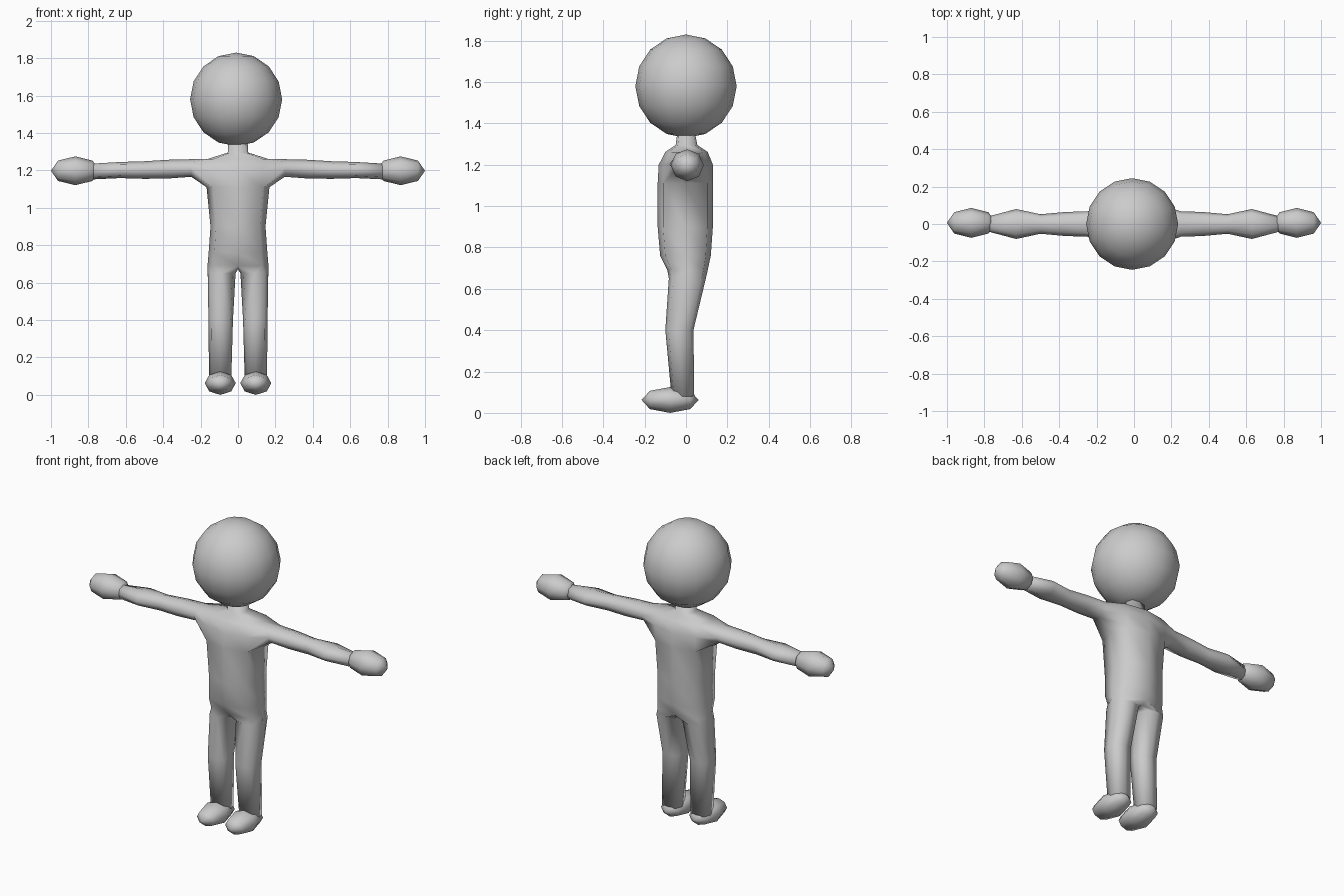
import bpy, bmesh
from math import sin, cos, pi
from mathutils import Matrix, Vector

if "Cube" in bpy.data.objects:
    bpy.data.objects.remove(bpy.data.objects["Cube"])


def finish(bm, name):
    bmesh.ops.recalc_face_normals(bm, faces=bm.faces[:])
    for f in bm.faces:
        f.smooth = True
    mesh = bpy.data.meshes.new(name)
    bm.to_mesh(mesh)
    bm.free()
    ob = bpy.data.objects.new(name, mesh)
    bpy.context.collection.objects.link(ob)
    return ob


def ellipsoid(name, center, radii, segs, rings, axis='Z'):
    # sphere with its pole turned to the given axis, then scaled
    bm = bmesh.new()
    bmesh.ops.create_uvsphere(bm, u_segments=segs, v_segments=rings, radius=1)
    turn = {'X': Matrix.Rotation(pi / 2, 4, 'Y'), 'Y': Matrix.Rotation(pi / 2, 4, 'X'), 'Z': Matrix()}[axis]
    bm.transform(Matrix.Translation(center) @ Matrix.Diagonal((*radii, 1)) @ turn)
    return finish(bm, name)


def octagon(corner):
    # eight unit points; corner pushes the diagonals out towards a square
    return [(round(cos(k * pi / 4)), round(sin(k * pi / 4))) if k % 2 == 0 else
            (corner * (1 if cos(k * pi / 4) > 0 else -1), corner * (1 if sin(k * pi / 4) > 0 else -1))
            for k in range(8)]


def bridge(bm, a, b):
    for k in range(8):
        bm.faces.new((a[k], a[(k + 1) % 8], b[(k + 1) % 8], b[k]))


bm = bmesh.new()

# torso and neck: z, half width, front y, back y
torso = [(0.69, 0.163, -0.09, 0.105), (0.76, 0.157, -0.125, 0.12), (0.90, 0.147, -0.137, 0.13),
         (1.11, 0.168, -0.137, 0.13), (1.20, 0.168, -0.132, 0.13), (1.262, 0.16, -0.10, 0.105),
         (1.295, 0.055, -0.05, 0.055), (1.37, 0.05, -0.04, 0.04)]
T = []
for z, hx, y0, y1 in torso:
    cy, hy = (y0 + y1) / 2, (y1 - y0) / 2
    T.append([bm.verts.new((hx * u, cy - hy * v, z)) for u, v in octagon(0.8)])
for i in range(len(T) - 1):
    for k in range(8):
        if i in (3, 4) and k in (7, 0, 3, 4):
            continue  # arm openings
        n = (k + 1) % 8
        bm.faces.new((T[i][k], T[i][n], T[i + 1][n], T[i + 1][k]))
bm.faces.new(T[-1])

# crotch seam shared by both legs
crotch = [bm.verts.new((0, y, 0.672)) for y in (-0.05, 0.005, 0.065)]

# arm: x, centre z, half depth, half height
arm = [(0.25, 1.213, 0.068, 0.047), (0.37, 1.207, 0.064, 0.05), (0.50, 1.202, 0.052, 0.047),
       (0.63, 1.202, 0.080, 0.043), (0.80, 1.193, 0.035, 0.042)]
# leg: z, inner x, outer x, front y, back y
leg = [(0.65, 0.013, 0.162, -0.083, 0.096), (0.40, 0.027, 0.158, -0.10, 0.036),
       (0.08, 0.036, 0.155, -0.07, 0.04)]

for s in (1, -1):
    def side(i, k):
        return T[i][k % 8 if s > 0 else (4 - k) % 8]

    # arm grows out of the eight-sided shoulder opening
    loop = [side(4, 1), side(5, 1), side(5, 0), side(5, 7), side(4, 7), side(3, 7), side(3, 0), side(3, 1)]
    for x, cz, hy, hz in arm:
        ring = [bm.verts.new((s * x, -hy * u, cz + hz * v)) for u, v in octagon(0.72)]
        bridge(bm, loop, ring)
        loop = ring
    bm.faces.new(loop)

    # leg grows out of half the hip ring plus the crotch seam
    loop = [side(0, 0), side(0, 1), side(0, 2), *crotch, side(0, 6), side(0, 7)]
    for z, xi, xo, y0, y1 in leg:
        cx, hx, cy, hy = (xi + xo) / 2, (xo - xi) / 2, (y0 + y1) / 2, (y1 - y0) / 2
        ring = [bm.verts.new((s * (cx + hx * u), cy - hy * v, z)) for u, v in octagon(0.78)]
        bridge(bm, loop, ring)
        loop = ring
    bm.faces.new(loop)

bmesh.ops.delete(bm, geom=[v for v in bm.verts if not v.link_faces], context='VERTS')
finish(bm, "body")

# head, hands and feet
ellipsoid("head", (-0.01, 0, 1.58), (0.246, 0.245, 0.25), 16, 8)
for s, label in ((1, "left"), (-1, "right")):
    ellipsoid(label + "_hand", (s * 0.87, 0.006, 1.198), (0.13, 0.08, 0.077), 8, 4, 'X')
    ellipsoid(label + "_foot", (s * 0.095, -0.077, 0.0625), (0.083, 0.138, 0.0625), 8, 4, 'Y')
